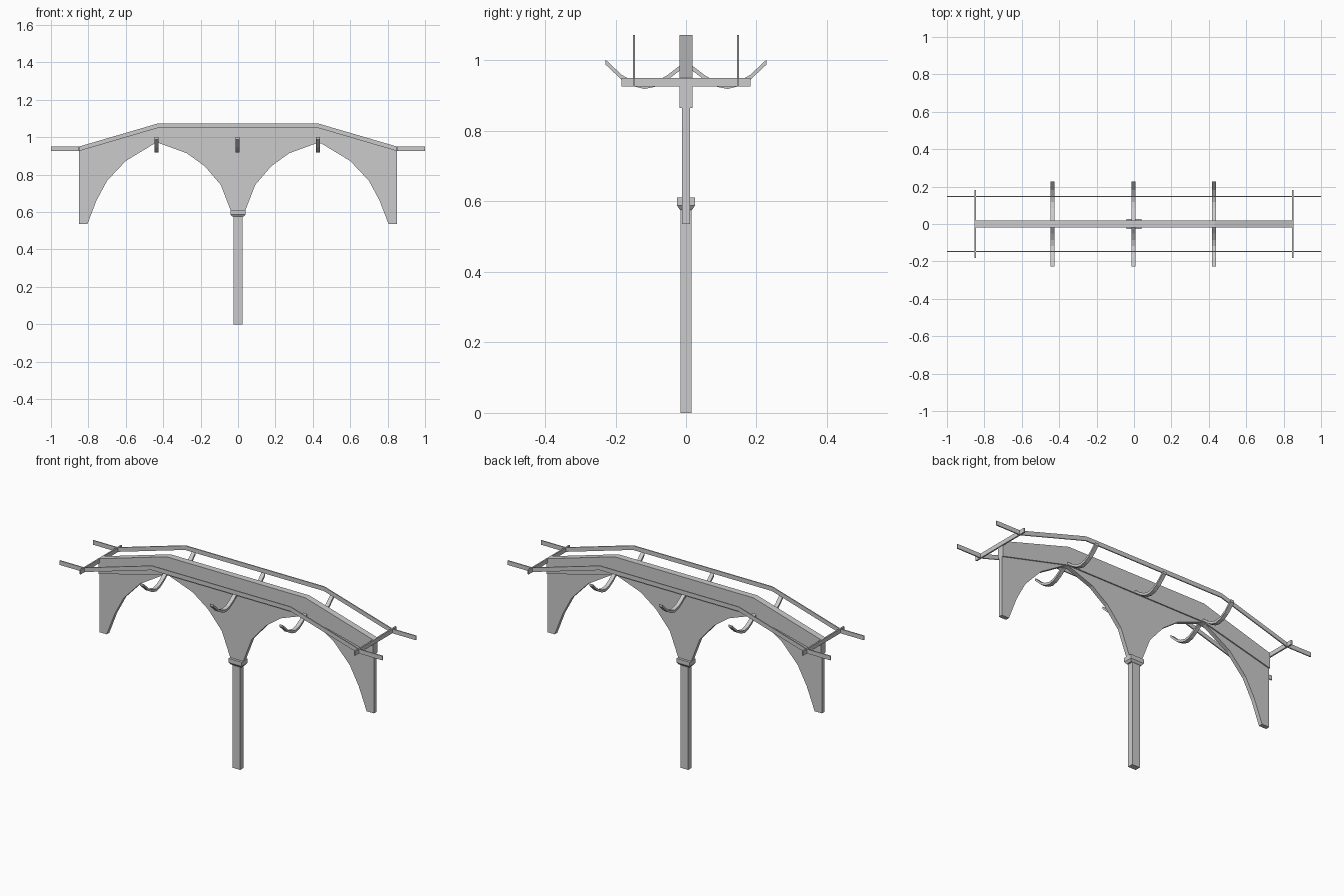
import bpy
import bmesh
from mathutils import Vector

if "Cube" in bpy.data.objects:
    bpy.data.objects.remove(bpy.data.objects["Cube"], do_unlink=True)

grey = bpy.data.materials.new("plain grey")
grey.use_nodes = True
grey.diffuse_color = (0.6, 0.6, 0.6, 1)
grey.node_tree.nodes["Principled BSDF"].inputs["Base Color"].default_value = (0.6, 0.6, 0.6, 1)


def finish(name, bm):
    bmesh.ops.recalc_face_normals(bm, faces=bm.faces)
    mesh = bpy.data.meshes.new(name)
    bm.to_mesh(mesh)
    bm.free()
    mesh.materials.append(grey)
    obj = bpy.data.objects.new(name, mesh)
    bpy.context.collection.objects.link(obj)
    return obj


def plate(name, profile, centre, half, axis="y"):
    """Extrude a closed (horizontal, z) profile along the y or x axis."""
    bm = bmesh.new()
    if axis == "y":
        points = [(a, centre - half, z) for a, z in profile]
        step = Vector((0, 2 * half, 0))
    else:
        points = [(centre - half, a, z) for a, z in profile]
        step = Vector((2 * half, 0, 0))
    face = bm.faces.new([bm.verts.new(p) for p in points])
    result = bmesh.ops.extrude_face_region(bm, geom=[face], use_keep_orig=True)
    moved = [v for v in result["geom"] if isinstance(v, bmesh.types.BMVert)]
    bmesh.ops.translate(bm, verts=moved, vec=step)
    return finish(name, bm)


def loft(name, levels):
    """Stack rectangles given as (half x, half y, z)."""
    bm = bmesh.new()
    rings = [[bm.verts.new((sx * x, sy * y, z))
              for sx, sy in ((-1, -1), (1, -1), (1, 1), (-1, 1))] for x, y, z in levels]
    bm.faces.new(rings[0])
    bm.faces.new(rings[-1])
    for low, high in zip(rings, rings[1:]):
        for i in range(4):
            j = (i + 1) % 4
            bm.faces.new((low[i], low[j], high[j], high[i]))
    return finish(name, bm)


def mirrored(half_profile):
    """Complete a profile listed from its left end inwards."""
    return half_profile + [(-a, z) for a, z in reversed(half_profile)]


END, BEND = 0.85, 0.43
LOW, HIGH = 0.95, 1.073

# Post and its capital
loft("post", [(0.024, 0.0155, 0), (0.024, 0.0155, 0.58)])
loft("post_capital", [(0.032, 0.017, 0.576), (0.041, 0.0255, 0.588), (0.041, 0.0255, 0.611)])

# Thin panel with two arches cut from its lower edge
arch = [(-END, 0.536), (-0.805, 0.536), (-0.756, 0.663), (-0.7, 0.767), (-0.6, 0.873),
        (-0.435, 0.973), (-0.273, 0.914), (-0.178, 0.845), (-0.092, 0.745), (-0.038, 0.605)]
crown = [(-END, 0.9), (-BEND, 1.01)]
plate("arched_panel", mirrored(arch) + mirrored(crown)[::-1], 0, 0.0115)

# Thicker cranked beam over the panel
top = mirrored([(-END, LOW), (-BEND, HIGH)])
under = mirrored([(-END, 0.865), (-BEND, 0.97)])
plate("beam", top + under[::-1], 0, 0.018)

# Front and back rails follow the beam and run past its ends
rail_top = mirrored([(-1, LOW), (-END, LOW), (-BEND, HIGH)])
rail_under = [(x, z - 0.024) for x, z in rail_top]
for name, y in (("front_rail", -0.148), ("back_rail", 0.148)):
    plate(name, rail_top + rail_under[::-1], y, 0.003)

# Cross bars at both ends
for name, x in (("right_cross_bar", -END), ("left_cross_bar", END)):
    side = 0.183
    plate(name, [(-side, 0.926), (side, 0.926), (side, LOW), (-side, LOW)], x, 0.004, "x")

# Curved brackets under the rails, one pair at each station
curve = [(0.0, 0.982), (0.025, 0.966), (0.052, 0.945), (0.085, 0.926), (0.118, 0.919),
         (0.15, 0.927), (0.182, 0.945), (0.228, 0.988)]
for station, x in (("right", -0.435), ("middle", -0.003), ("left", 0.428)):
    for end, sign in (("front", -1), ("back", 1)):
        lower = [(sign * y, z) for y, z in curve]
        upper = [(y, z + 0.014) for y, z in lower]
        plate(f"{station}_{end}_bracket", lower + upper[::-1], x, 0.011, "x")
